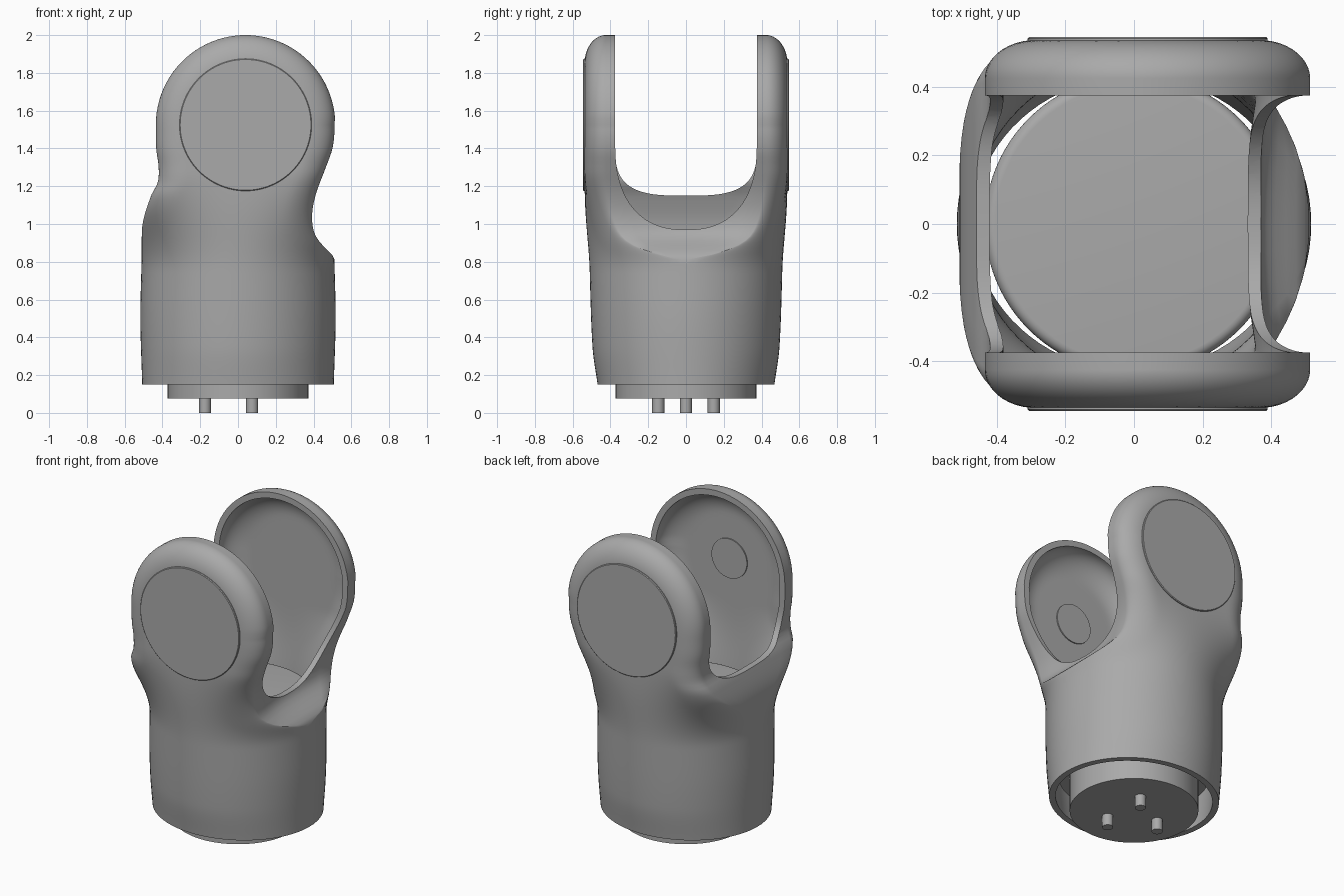
import bpy, bmesh, math

old = bpy.data.objects.get("Cube")
if old:
    bpy.data.objects.remove(old, do_unlink=True)

GREY = (0.4, 0.4, 0.4, 1)
mat = bpy.data.materials.new("plain grey")
mat.use_nodes = True
mat.diffuse_color = GREY
mat.node_tree.nodes["Principled BSDF"].inputs["Base Color"].default_value = GREY

# Ear pivot: centre, radius, flat face depth, gap half width, wall thickness
EAR_X, EAR_Z, EAR_R, FACE_Y, GAP, WALL = 0.04, 1.525, 0.475, 0.537, 0.375, 0.038
BODY_HALF_X = [(0.15, 0.507), (0.5, 0.517), (0.85, 0.51), (1.5, 0.51)]
BODY_HALF_Y = [(0.15, 0.468), (0.35, 0.495), (0.9, 0.515), (1.25, 0.535)]
RIGHT_WAIST = [(0.7, 0.63), (0.83, 0.505), (0.93, 0.415), (1.03, 0.392), (1.15, 0.41),
               (1.3, 0.465), (1.4, 0.5), (EAR_Z, 0.515)]
LEFT_WAIST = [(0.7, 0.53), (1.0, 0.505), (1.15, 0.46), (1.22, 0.425), (1.3, 0.42),
              (1.4, 0.433), (EAR_Z, 0.435)]


def curve(points, z):
    """Smooth interpolation through a short list of (height, value) points."""
    z = min(max(z, points[0][0]), points[-1][0])
    n = len(points)

    def slope(i):
        a, b = points[max(i - 1, 0)], points[min(i + 1, n - 1)]
        return (b[1] - a[1]) / (b[0] - a[0])
    i = max(k for k in range(n - 1) if points[k][0] <= z)
    (z0, v0), (z1, v1) = points[i], points[i + 1]
    h = z1 - z0
    t = (z - z0) / h
    return ((1 + 2 * t) * (1 - t) ** 2 * v0 + t * (1 - t) ** 2 * h * slope(i)
            + t * t * (3 - 2 * t) * v1 + t * t * (t - 1) * h * slope(i + 1))


def smoothstep(a, b, z):
    t = min(max((z - a) / (b - a), 0), 1)
    return t * t * (3 - 2 * t)


def ear_depth(d):
    """Outer depth of an ear at distance d inside its outline."""
    t = min(max(d / 0.15, 0), 1)
    return 0.425 + (FACE_Y - 0.425) * math.sqrt(1 - (1 - t) ** 2)


def ring(z, inset, steps=40, side=8):
    """One closed cross-section of the fork, shrunk by inset."""
    radius = EAR_R - inset
    rx, ry = curve(BODY_HALF_X, z) - inset, curve(BODY_HALF_Y, z) - inset
    if z > EAR_Z:
        half = math.sqrt(radius ** 2 - (z - EAR_Z) ** 2)
        lo, hi = EAR_X - half, EAR_X + half
    else:
        lo = -min(rx, curve(LEFT_WAIST, z) - inset)
        hi = min(rx, curve(RIGHT_WAIST, z) - inset)
    ear = smoothstep(0.75, 1.28, z)
    half, mid = (hi - lo) / 2, (hi + lo) / 2
    top = []
    for k in range(steps + 1):
        x = mid + half * math.cos(math.pi * k / steps)
        d = radius - math.hypot(x - EAR_X, z - EAR_Z) if z > EAR_Z else min(hi - x, x - lo)
        body = ry * math.sqrt(max(0, 1 - (x / rx) ** 2))
        top.append((x, body + (ear_depth(d) - inset - body) * ear))
    pts = list(top)
    # side walls, with the right one dished into a saddle
    dish = 0.03 * smoothstep(0.85, 0.97, z) * (1 - smoothstep(1.2, 1.5, z))
    h = top[-1][1]
    pts += [(lo, h * (1 - 2 * k / side)) for k in range(1, side)]
    pts += [(x, -y) for x, y in reversed(top)]
    h = top[0][1]
    for k in range(1, side):
        s = 2 * k / side - 1
        pts.append((hi - dish * (1 - s * s), h * s))
    return [(x, y, z) for x, y in pts]


def finish(name, bm):
    bmesh.ops.remove_doubles(bm, verts=bm.verts, dist=1e-5)
    bmesh.ops.recalc_face_normals(bm, faces=bm.faces)
    me = bpy.data.meshes.new(name)
    bm.to_mesh(me)
    bm.free()
    me.materials.append(mat)
    ob = bpy.data.objects.new(name, me)
    bpy.context.collection.objects.link(ob)
    return ob


def loft(name, rings):
    bm = bmesh.new()
    rows = [[bm.verts.new(p) for p in r] for r in rings]
    for a, b in zip(rows, rows[1:]):
        for k in range(len(a)):
            j = (k + 1) % len(a)
            bm.faces.new((a[k], a[j], b[j], b[k]))
    bm.faces.new(rows[0][::-1])
    bm.faces.new(rows[-1])
    return finish(name, bm)


def fork_solid(name, bottom, inset):
    heights = [bottom + (EAR_Z - bottom) * k / 56 for k in range(57)]
    heights += [EAR_Z + (EAR_R - inset) * math.sin(math.radians(a))
                for a in list(range(4, 88, 4)) + [87, 89]]
    return loft(name, [ring(z, inset) for z in heights])


def gap_cutter(name, x0, x1, floor, shoulder, power):
    """U-shaped prism along x."""
    outline = [(GAP, 2.3), (GAP, shoulder)]
    for k in range(1, 48):
        a = math.pi * k / 48
        c, s = math.cos(a), math.sin(a)
        outline.append((math.copysign(GAP * abs(c) ** (2 / power), c),
                        shoulder - (shoulder - floor) * s ** (2 / power)))
    outline += [(-GAP, shoulder), (-GAP, 2.3)]
    return loft(name, [[(x, y, z) for y, z in outline] for x in (x0, x1)])


def subtract(ob, cutter):
    cutter.hide_render = True
    mod = ob.modifiers.new("cut", "BOOLEAN")
    mod.operation, mod.solver, mod.object = "DIFFERENCE", "EXACT", cutter
    bpy.context.view_layer.objects.active = ob
    bpy.ops.object.modifier_apply(modifier=mod.name)
    bpy.data.objects.remove(cutter, do_unlink=True)


def lathe(name, profile, axis="Z", centre=(0, 0, 0), n=64):
    """Turned part: profile of (radius, position along axis)."""
    rings = []
    for r, p in profile:
        row = []
        for k in range(n):
            u, v = r * math.cos(math.tau * k / n), r * math.sin(math.tau * k / n)
            q = (u, v, p) if axis == "Z" else (u, p, v)
            row.append(tuple(a + b for a, b in zip(q, centre)))
        rings.append(row)
    return loft(name, rings)


# Hollow fork shell with the open gap between the ears
shell = fork_solid("fork_shell", 0.15, 0)
subtract(shell, fork_solid("cavity", 0.1, WALL))
subtract(shell, gap_cutter("right_gap", 0, 0.8, 0.97, 1.43, 2.4))
subtract(shell, gap_cutter("left_gap", -0.8, 0.001, 1.15, 1.42, 3.2))
parts = [shell]

# Round covers on the outer ear faces
for name, s in (("front_cover", -1), ("back_cover", 1)):
    parts.append(lathe(name, [(0.35, s * 0.515), (0.35, s * 0.541), (0.346, s * 0.545)],
                       "Y", (EAR_X, 0, EAR_Z), 96))

# Bearing boss inside the front ear
parts.append(lathe("inner_boss", [(0.125, -0.515), (0.125, -0.492)], "Y", (EAR_X, 0, EAR_Z)))

# Core with a rounded top and a narrower base plug
edge = [(0.405 + 0.03 * math.cos(math.radians(a)), 0.85 + 0.03 * math.sin(math.radians(a)))
        for a in range(0, 91, 15)]
parts.append(lathe("core", [(0.372, 0.075), (0.372, 0.3), (0.435, 0.3)] + edge, n=96))

# Contact pins
for i, (x, y) in enumerate([(-0.175, 0), (0.075, 0.147), (0.075, -0.147)]):
    parts.append(lathe(f"pin_{i + 1}", [(0.032, 0), (0.032, 0.1)], centre=(x, y, 0), n=24))

for ob in parts:
    bpy.ops.object.select_all(action="DESELECT")
    ob.select_set(True)
    bpy.context.view_layer.objects.active = ob
    bpy.ops.object.shade_smooth_by_angle(angle=math.radians(32))
